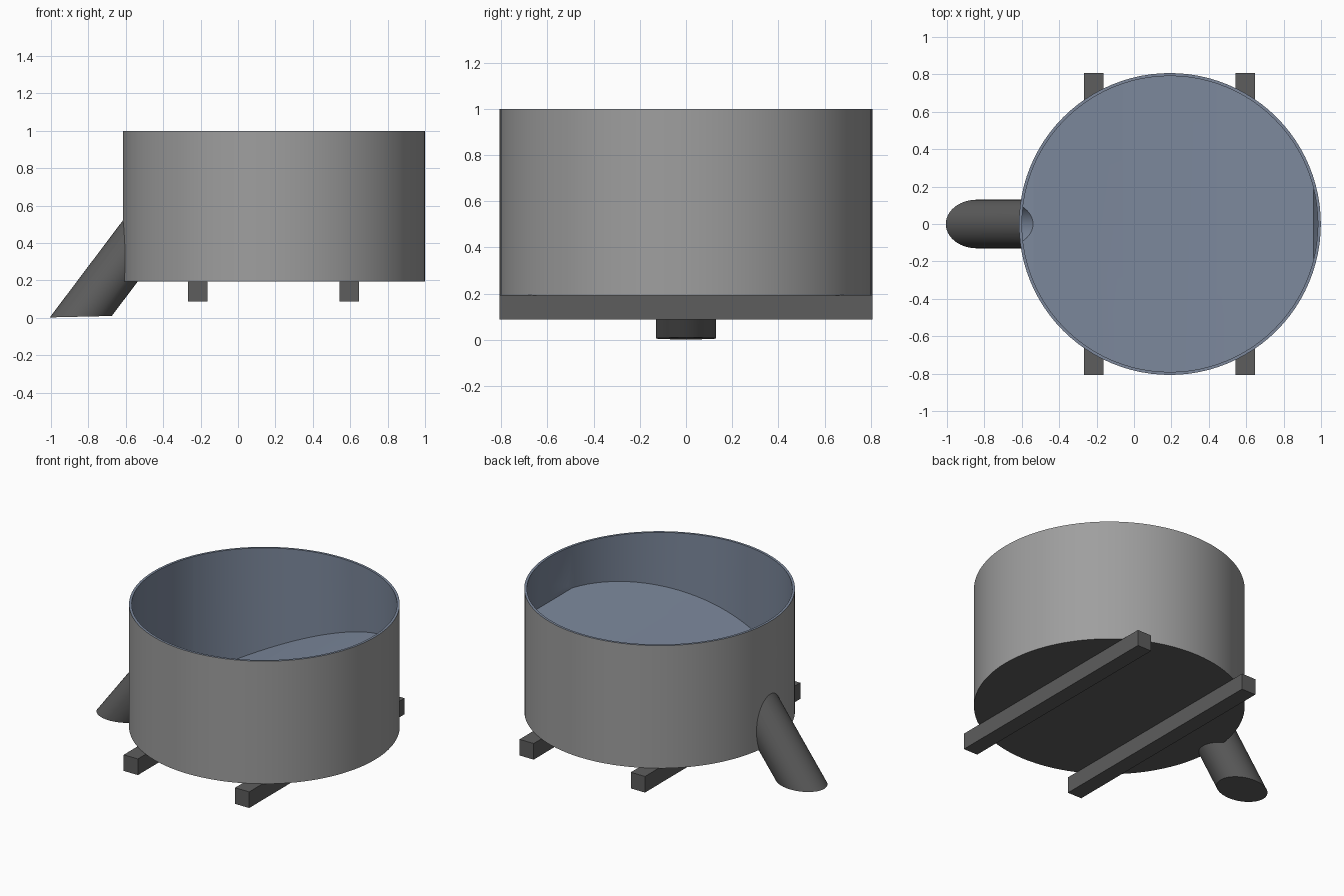
import bpy, bmesh, math
from mathutils import Matrix

cube = bpy.data.objects.get("Cube")
if cube:
    bpy.data.objects.remove(cube, do_unlink=True)


def material(name, rgb):
    m = bpy.data.materials.new(name)
    m.use_nodes = True
    m.diffuse_color = (*rgb, 1)
    m.node_tree.nodes["Principled BSDF"].inputs["Base Color"].default_value = (*rgb, 1)
    return m


body_grey = material("light grey", (0.345, 0.345, 0.345))
dark_grey = material("dark grey", (0.11, 0.11, 0.11))
lining_blue = material("slate blue", (0.2, 0.245, 0.33))

CX, R, WALL = 0.192, 0.807, 0.016
Z0, Z1 = 0.193, 1.0
LEDGE = 0.768                    # the floor turns up steeply past this distance


def floor_height(x):
    """Floor rising away from the spout, easing off towards the far wall."""
    return max(0.203, 0.51 + 0.35 * x - 0.09 * x * x) + 3 * max(0, x - LEDGE)


def add(name, bm, mat):
    me = bpy.data.meshes.new(name)
    bmesh.ops.recalc_face_normals(bm, faces=bm.faces)
    bm.to_mesh(me)
    bm.free()
    me.materials.append(mat)
    ob = bpy.data.objects.new(name, me)
    bpy.context.collection.objects.link(ob)
    return ob


def drum(name, radius, low, high, mat, creases=()):
    """Upright cylinder whose bottom height is a function of x."""
    bm = bmesh.new()
    bmesh.ops.create_cone(bm, cap_ends=True, segments=96, radius1=radius,
                          radius2=radius, depth=2)
    for x in creases:
        bmesh.ops.bisect_plane(bm, geom=bm.verts[:] + bm.edges[:] + bm.faces[:],
                               plane_co=(x, 0, 0), plane_no=(1, 0, 0))
    for v in bm.verts:
        v.co.z = high if v.co.z > 0 else low(v.co.x)
        v.co.x += CX
    return add(name, bm, mat)


def slanted_tube(name, radius, bottom, top, mat):
    """Cylinder along the spout axis, with a nearly level lower end."""
    lean = math.radians(53)
    bm = bmesh.new()
    bmesh.ops.create_cone(bm, cap_ends=True, segments=48, radius1=radius,
                          radius2=radius, depth=2)
    for v in bm.verts:
        z = top if v.co.z > 0 else bottom + 0.03 * v.co.x
        v.co.x = -0.845 + v.co.x / math.sin(lean) + z / math.tan(lean)
        v.co.z = z
    return add(name, bm, mat)


def cut(target, cutter):
    mod = target.modifiers.new("cut", "BOOLEAN")
    mod.operation = "DIFFERENCE"
    mod.solver = "EXACT"
    mod.material_mode = "TRANSFER"
    mod.object = cutter
    with bpy.context.temp_override(object=target, active_object=target):
        bpy.ops.object.modifier_apply(modifier=mod.name)
    bpy.data.objects.remove(cutter, do_unlink=True)


def bore():
    return slanted_tube("bore", 0.12, 0.03, 0.75, lining_blue)


# Round tank with a sloping floor and an outlet
tank = drum("tank", R, lambda x: Z0, Z1, body_grey)
cut(tank, drum("cavity", R - WALL, floor_height, Z1 + 0.2, lining_blue,
               (-0.73, -0.5, -0.25, 0, 0.25, 0.5, LEDGE)))
cut(tank, bore())
tank.data.materials.append(dark_grey)
for f in tank.data.polygons:
    if f.normal.z > 0.9 and f.center.z > Z1 - 0.01:
        f.material_index = 1     # rim
    elif f.normal.z < -0.9 and f.center.z < Z0 + 0.005:
        f.material_index = 2     # underside

# Outlet spout, trimmed where it meets the tank
spout = slanted_tube("spout", 0.13, 0.006, 0.6, dark_grey)
cut(spout, drum("trim", R - WALL / 2, lambda x: Z0 + 0.005, 1.5, dark_grey))
cut(spout, bore())

# Two support beams
for name, x in (("right_beam", -0.215), ("left_beam", 0.595)):
    bm = bmesh.new()
    bmesh.ops.create_cube(bm, size=1, matrix=Matrix.Translation((x, 0, 0.141))
                          @ Matrix.Diagonal((0.103, 2 * R, 0.106, 1)))
    add(name, bm, dark_grey)

# Smooth round walls, sharp edges
for ob in (tank, spout):
    bpy.ops.object.select_all(action="DESELECT")
    ob.select_set(True)
    bpy.context.view_layer.objects.active = ob
    bpy.ops.object.shade_smooth_by_angle(angle=math.radians(30))
